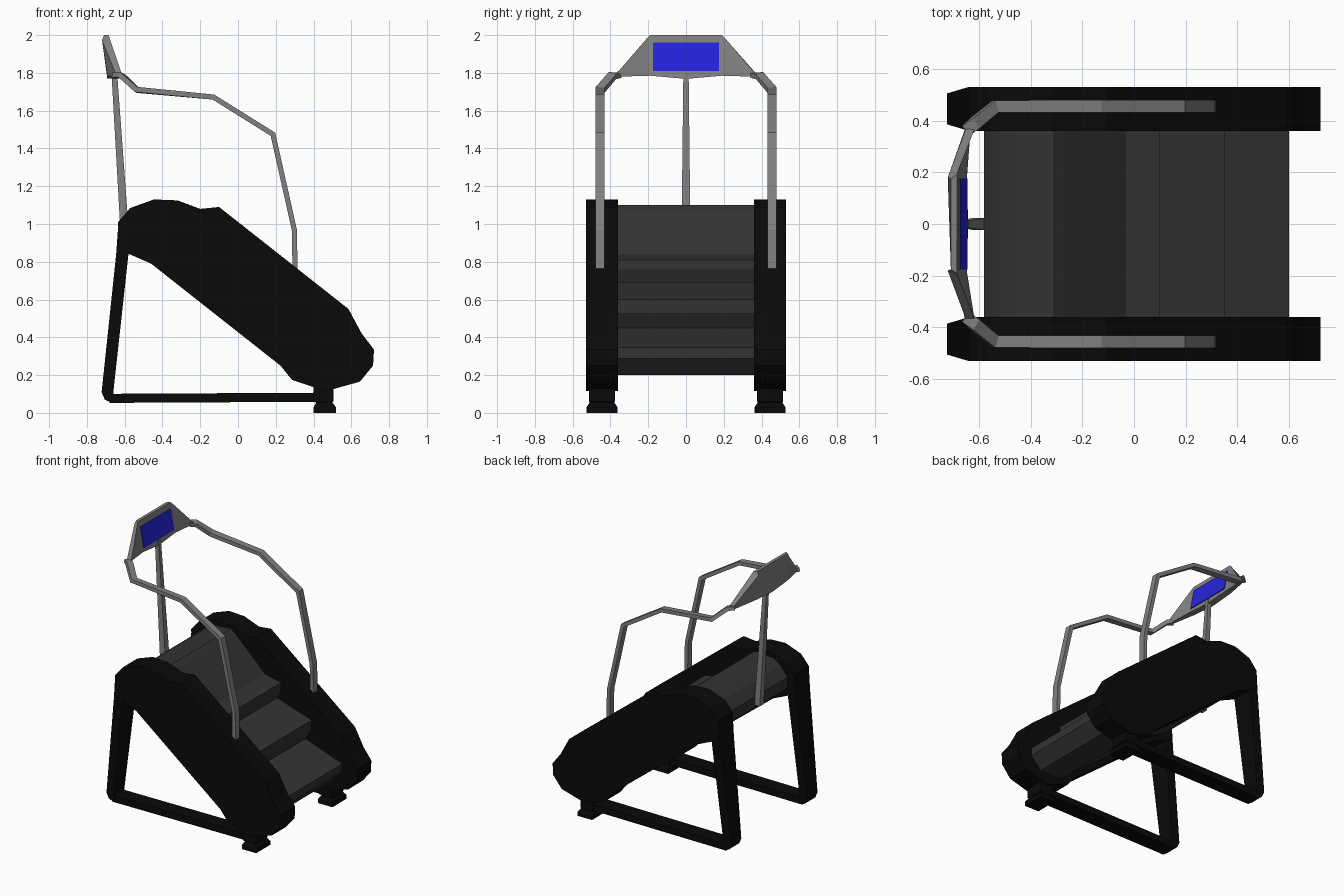
import bpy, bmesh
from mathutils import Vector

if "Cube" in bpy.data.objects:
    bpy.data.objects.remove(bpy.data.objects["Cube"])


def material(name, rgb):
    m = bpy.data.materials.new(name)
    m.diffuse_color = (*rgb, 1)
    m.use_nodes = True
    m.node_tree.nodes["Principled BSDF"].inputs["Base Color"].default_value = m.diffuse_color
    return m


BLACK = material("black_plastic", (0.003, 0.003, 0.003))
DARK = material("dark_grey_tread", (0.033, 0.033, 0.033))
GREY = material("grey_metal", (0.22, 0.22, 0.22))
BLUE = material("blue_screen", (0.018, 0.018, 0.72))


def loft(name, rings, mat):
    """Skin a closed solid through rings of equal point count."""
    bm = bmesh.new()
    rows = [[bm.verts.new(p) for p in r] for r in rings]
    n = len(rows[0])
    for a, b in zip(rows, rows[1:]):
        for i in range(n):
            j = (i + 1) % n
            bm.faces.new((a[i], a[j], b[j], b[i]))
    bm.faces.new(rows[0])
    bm.faces.new(rows[-1][::-1])
    bmesh.ops.recalc_face_normals(bm, faces=bm.faces)
    me = bpy.data.meshes.new(name)
    bm.to_mesh(me)
    bm.free()
    me.materials.append(mat)
    ob = bpy.data.objects.new(name, me)
    bpy.context.collection.objects.link(ob)
    return ob


def slab(name, profile, y0, y1, mat):
    """Extrude an x-z profile across y."""
    return loft(name, [[(x, y, z) for x, z in profile] for y in (y0, y1)], mat)


def rect_ring(x0, x1, y, hy, z):
    return [(x0, y - hy, z), (x1, y - hy, z), (x1, y + hy, z), (x0, y + hy, z)]


def bar(name, path, width, depth, mat):
    """Sweep a rectangle along a path with mitred corners."""
    pts = [Vector(p) for p in path]
    rings = []
    for i, p in enumerate(pts):
        a = (p - pts[i - 1]).normalized() if i else (pts[1] - p).normalized()
        b = (pts[i + 1] - p).normalized() if i < len(pts) - 1 else a
        t = (a + b).normalized()
        side = Vector((0, 1, 0))
        side = (side - t * side.dot(t)).normalized()
        up = t.cross(side) * (depth / 2 / max(t.dot(a), 0.5))
        side = side * width / 2
        rings.append([p - side - up, p + side - up, p + side + up, p - side + up])
    return loft(name, rings, mat)


# side housing outline
HOUSING = [(-0.635, 1.01), (-0.57, 1.085), (-0.445, 1.13), (-0.32, 1.125),
           (-0.20, 1.08), (-0.10, 1.09), (0.585, 0.55), (0.655, 0.42),
           (0.72, 0.335), (0.715, 0.25), (0.645, 0.165), (0.465, 0.115),
           (0.285, 0.175), (0.225, 0.25), (-0.46, 0.79), (-0.585, 0.845),
           (-0.63, 0.87)]
# handrail centre line on the +y side
RAIL = [(0.302, 0.455, 0.765), (0.298, 0.455, 0.97), (0.185, 0.455, 1.475),
        (-0.13, 0.455, 1.672), (-0.535, 0.455, 1.71), (-0.615, 0.39, 1.785),
        (-0.65, 0.36, 1.788)]

for s, label in ((1, "back"), (-1, "front")):
    yc = 0.445 * s
    slab(label + "_side_housing", HOUSING, 0.36 * s, 0.53 * s, BLACK)
    # support leg tapering to the floor, then the base beam
    loft(label + "_support_leg", [
        rect_ring(-0.635, -0.57, yc, 0.085, 0.98),
        rect_ring(-0.645, -0.58, yc, 0.083, 0.84),
        rect_ring(-0.722, -0.66, yc, 0.06, 0.11),
        rect_ring(-0.705, -0.66, yc, 0.058, 0.07),
        rect_ring(-0.665, -0.655, yc, 0.055, 0.052)], BLACK)
    bar(label + "_base_beam", [(-0.68, yc, 0.077), (0.47, yc, 0.083)], 0.115, 0.048, BLACK)
    # foot: flared pad with a neck
    loft(label + "_foot", [
        rect_ring(0.40, 0.518, yc, 0.082, 0.0),
        rect_ring(0.40, 0.518, yc, 0.082, 0.03),
        rect_ring(0.415, 0.50, yc, 0.065, 0.055),
        rect_ring(0.40, 0.505, yc, 0.068, 0.06),
        rect_ring(0.40, 0.505, yc, 0.068, 0.105),
        rect_ring(0.40, 0.505, yc, 0.068, 0.14)], BLACK)
    bar(label + "_handrail", [(x, y * s, z) for x, y, z in RAIL], 0.048, 0.027, GREY)

# moving stairs: drum top, sloped riser, three tilted treads, returning underside
slab("stairs", [(-0.58, 0.90), (-0.58, 0.98), (-0.52, 1.05), (-0.46, 1.09), (-0.31, 1.10),
                (-0.27, 1.07), (-0.03, 0.84), (0.10, 0.81), (0.10, 0.76), (0.07, 0.69),
                (0.35, 0.60), (0.35, 0.53), (0.30, 0.45), (0.60, 0.345), (0.60, 0.287),
                (0.52, 0.20), (0.34, 0.20), (0.25, 0.28), (-0.45, 0.83)],
     -0.36, 0.36, DARK)

# centre post carrying the console
loft("console_post", [rect_ring(-0.62, -0.575, 0, 0.024, 0.92),
                      rect_ring(-0.67, -0.64, 0, 0.014, 1.80)], GREY)

# console: recessed centre panel with wings folding forward to the rails
front = [(-0.685, 0.19, 2.0), (-0.68, 0.205, 1.985), (-0.617, 0.365, 1.80),
         (-0.632, 0.362, 1.78), (-0.645, 0.19, 1.785), (-0.642, 0.02, 1.77)]
back = [(-0.708, 0.175, 2.0), (-0.72, 0.18, 1.975), (-0.65, 0.368, 1.80),
        (-0.655, 0.362, 1.78), (-0.692, 0.19, 1.785), (-0.692, 0.02, 1.77)]


def both(half):
    return half + [(x, -y, z) for x, y, z in reversed(half)]


bm = bmesh.new()
n = 12
f = [bm.verts.new(p) for p in both(front)]
b = [bm.verts.new(p) for p in both(back)]
for i in range(n):
    j = (i + 1) % n
    bm.faces.new((f[i], f[j], b[j], b[i]))
for v in (f, b):
    bm.faces.new((v[0], v[1], v[4], v[5], v[6], v[7], v[10], v[11]))
    bm.faces.new((v[1], v[2], v[3], v[4]))
    bm.faces.new((v[7], v[8], v[9], v[10]))
bmesh.ops.recalc_face_normals(bm, faces=bm.faces)
mesh = bpy.data.meshes.new("console")
bm.to_mesh(mesh)
bm.free()
mesh.materials.append(GREY)
bpy.context.collection.objects.link(bpy.data.objects.new("console", mesh))

# screen plate lying on the sloped centre panel
bar("screen", [(-0.648, 0, 1.81), (-0.676, 0, 1.96)], 0.352, 0.009, BLUE)
